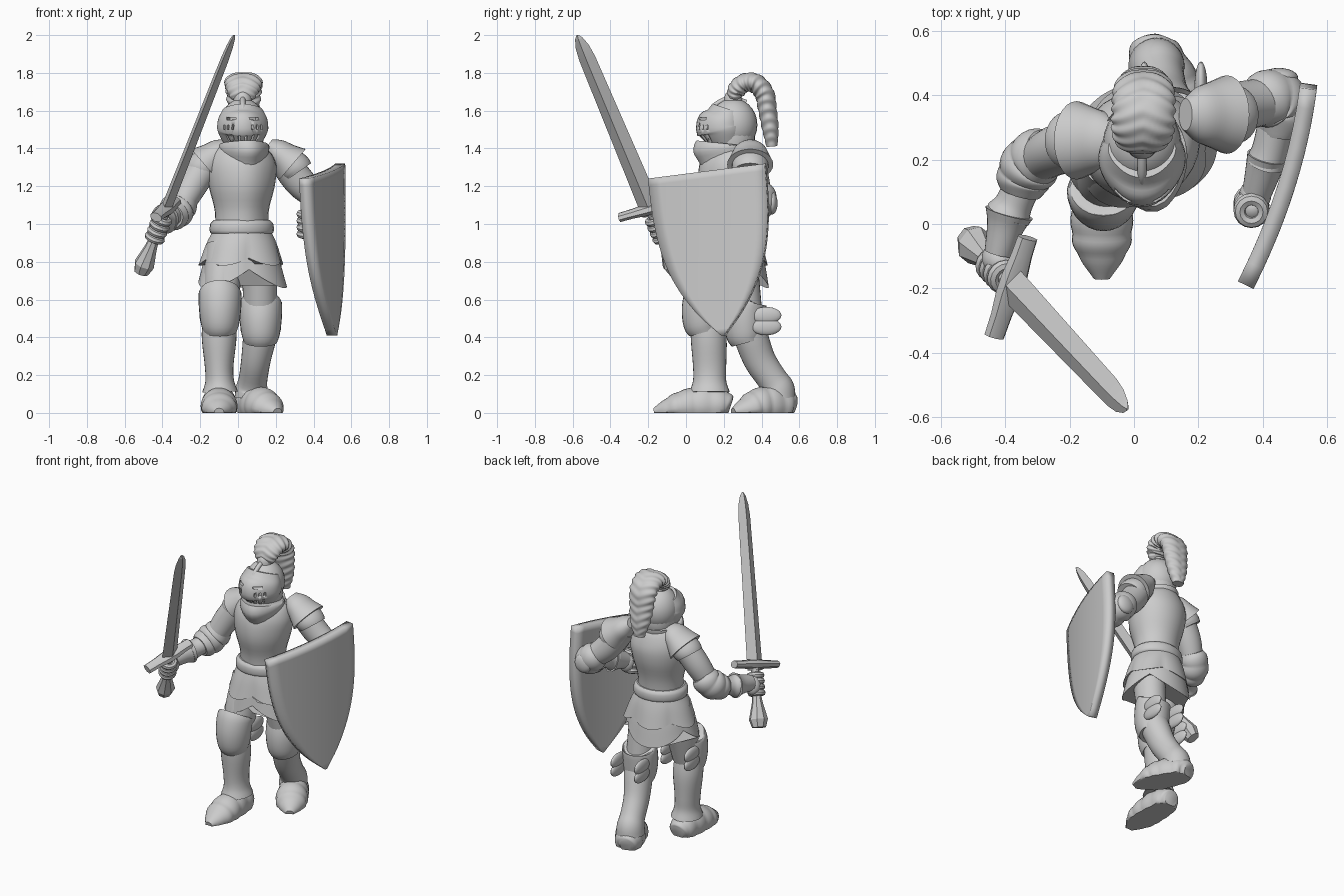
import bpy, bmesh
from math import sin, cos, pi, radians
from mathutils import Vector, Matrix

if "Cube" in bpy.data.objects:
    bpy.data.objects.remove(bpy.data.objects["Cube"])

steel = bpy.data.materials.new("grey_steel")
steel.use_nodes = True
steel.diffuse_color = (0.6, 0.6, 0.6, 1)
steel.node_tree.nodes["Principled BSDF"].inputs["Base Color"].default_value = (0.6, 0.6, 0.6, 1)


def finish(name, bm, angle=40):
    bmesh.ops.recalc_face_normals(bm, faces=bm.faces)
    mesh = bpy.data.meshes.new(name)
    bm.to_mesh(mesh)
    bm.free()
    mesh.materials.append(steel)
    ob = bpy.data.objects.new(name, mesh)
    bpy.context.collection.objects.link(ob)
    bpy.ops.object.select_all(action='DESELECT')
    ob.select_set(True)
    bpy.context.view_layer.objects.active = ob
    bpy.ops.object.shade_smooth_by_angle(angle=radians(angle))
    return ob


def resample(st, n):
    """Smooth curve through the stations."""
    st = [Vector(s) for s in st]
    out = []
    for k in range(n + 1):
        t = k / n * (len(st) - 1)
        i = min(int(t), len(st) - 2)
        t -= i
        b, c = st[i], st[i + 1]
        a = st[i - 1] if i else b * 2 - c
        d = st[i + 2] if i + 2 < len(st) else c * 2 - b
        out.append(0.5 * (2 * b + (c - a) * t + (2 * a - 5 * b + 4 * c - d) * t ** 2
                          + (3 * b - a - 3 * c + d) * t ** 3))
    return out


def sweep(name, st, face=(0, -1, 0), sides=28, n=18, warp=None, floor=False, angle=40):
    """Loft ellipses (x, y, z, side radius, front radius) along a path."""
    st = resample(st, n) if n else [Vector(s) for s in st]
    last = len(st) - 1
    bm = bmesh.new()
    rings = []
    for i, s in enumerate(st):
        t = (Vector(st[min(i + 1, last)][:3]) - Vector(st[max(i - 1, 0)][:3])).normalized()
        v = Vector(face)
        v = (v - t * v.dot(t)).normalized()
        u = t.cross(v)
        ring = []
        for j in range(sides):
            a = 2 * pi * j / sides
            k, along = warp(i / last, a) if warp else (1, 0)
            p = Vector(s[:3]) + (u * s[3] * sin(a) + v * s[4] * cos(a)) * k + t * along
            if floor:
                p.z = max(p.z, 0)
            ring.append(bm.verts.new(p))
        rings.append(ring)
    for r, q in zip(rings, rings[1:]):
        for j in range(sides):
            bm.faces.new((r[j - 1], r[j], q[j], q[j - 1]))
    bm.faces.new(rings[0])
    bm.faces.new(rings[-1])
    return finish(name, bm, angle)


def ball(name, loc, size, rot=Matrix()):
    bm = bmesh.new()
    m = Matrix.Translation(loc) @ rot.to_4x4() @ Matrix.Diagonal((*size, 1))
    bmesh.ops.create_uvsphere(bm, u_segments=24, v_segments=14, radius=1, matrix=m)
    return finish(name, bm)


def ribs(count, amount):
    return lambda f, a: (1 + amount * abs(sin(pi * count * f)), 0)


def beak(amount, power=6):
    return lambda f, a: (1 + amount * max(0, cos(a)) ** power, 0)


def flat_back(f, a):
    return 1 - .2 * max(0, -cos(a)), 0


def scallops(waves, drop):
    def warp(f, a):
        lobe = abs(sin(waves * a))
        return 1 + .14 * f * (lobe - .5), drop * f * lobe
    return warp


UP, SIDE, CHEST = (0, 0, 1), (1, 0, 0), (0.22, -0.97, 0)

# Torso, collar and belt
sweep("breastplate", [(.02, .24, .98, .14, .125), (.02, .24, 1.08, .145, .135), (.02, .24, 1.2, .175, .165),
                      (.02, .25, 1.31, .185, .165), (.025, .26, 1.39, .15, .13), (.03, .26, 1.43, .08, .08)],
      CHEST, warp=beak(.08, 10))
sweep("gorget", [(.03, .24, 1.29, .12, .13), (.03, .23, 1.35, .125, .145), (.03, .22, 1.41, .135, .165),
                 (.03, .22, 1.425, .12, .14)], CHEST, n=10, warp=beak(.14, 8))
sweep("belt", [(.02, .24, .945, .155, .14), (.02, .24, .96, .17, .15), (.02, .24, 1.0, .168, .15),
               (.02, .24, 1.02, .15, .135)], CHEST, n=8)

# Skirt in two scalloped tiers
sweep("skirt_lower", [(.02, .24, .96, .14, .13), (.02, .24, .87, .19, .165), (.02, .24, .76, .228, .185)],
      CHEST, 72, 12, scallops(1.5, .1))
sweep("skirt_upper", [(.02, .24, .97, .15, .14), (.02, .24, .91, .185, .16), (.02, .24, .82, .218, .18)],
      CHEST, 72, 12, scallops(2.5, .04))

# Helmet with pointed visor
ball("helmet_skull", (.025, .25, 1.525), (.122, .128, .14))
sweep("helmet_neck", [(.025, .25, 1.38, .1, .1), (.025, .25, 1.45, .11, .115), (.025, .25, 1.53, .11, .11)])
visor = sweep("visor", [(.025, .215, 1.4, .085, .075), (.025, .215, 1.44, .108, .095), (.025, .21, 1.49, .132, .12),
                        (.025, .205, 1.52, .135, .126), (.025, .22, 1.56, .128, .1),
                        (.025, .235, 1.605, .105, .08)], sides=48, warp=beak(.2, 5))
sweep("helmet_comb", [(.025, .12, 1.59, .012, .012), (.025, .16, 1.635, .013, .014),
                      (.025, .24, 1.668, .013, .014), (.025, .32, 1.645, .012, .012)], SIDE, 12)

# Eye slits, breathing holes and lower slots cut in the visor
bm = bmesh.new()


def slot(deg, z, r, w, h):
    m = Matrix.Translation((.025, .2, z)) @ Matrix.Rotation(radians(deg), 4, 'Z') @ \
        Matrix.Translation((0, -r, 0)) @ Matrix.Diagonal((w, .045, h, 1))
    bmesh.ops.create_cube(bm, size=1, matrix=m)


for sgn in (-1, 1):
    slot(sgn * 28, 1.557, .112, .06, .014)
    for k in range(3):
        slot(sgn * (22 + 13 * k), 1.513, .135, .012, .024)
        slot(sgn * (9 + 18 * k), 1.45, .11, .012, .05)
cutter = finish("visor_cutter", bm)
cutter.hide_render = True
mod = visor.modifiers.new("slots", 'BOOLEAN')
mod.operation, mod.object = 'DIFFERENCE', cutter
bpy.context.view_layer.objects.active = visor
bpy.ops.object.modifier_apply(modifier="slots")
bpy.data.objects.remove(cutter)

# Plume
sweep("plume_socket", [(.025, .25, 1.64, .05, .05), (.025, .25, 1.675, .045, .045), (.025, .255, 1.7, .03, .03)], n=6)
sweep("plume", [(.025, .25, 1.66, .03, .06), (.025, .265, 1.705, .05, .086), (.028, .305, 1.745, .052, .097),
                (.03, .365, 1.745, .055, .097), (.03, .415, 1.69, .055, .092), (.03, .432, 1.6, .052, .082),
                (.03, .447, 1.5, .046, .066), (.03, .455, 1.41, .03, .035)], SIDE, 40, 110,
      lambda f, a: (1 + .045 * sin(85 * f + 5 * abs(cos(a))) - .08 * abs(sin(a)) ** 20, 0), angle=60)

# Shoulders
for side, sx, cx, cy in (("right", -1, 0, .26), ("left", 1, .11, .34)):
    def at(x, y, z, a, b):
        return (sx * x + cx, cy + y, z, a, b)
    sweep(side + "_pauldron", [at(.05, 0, 1.42, .035, .05), at(.09, 0, 1.39, .066, .085),
                               at(.135, 0, 1.352, .084, .104), at(.178, 0, 1.315, .108, .122)], n=12)
    sweep(side + "_shoulder_lame", [at(.13, 0, 1.35, .08, .095), at(.19, 0, 1.3, .086, .096),
                                    at(.21, 0, 1.275, .082, .088)], n=6)

# Arms
sweep("right_upper_arm", [(-.14, .26, 1.36, .08, .08), (-.24, .23, 1.21, .08, .078), (-.31, .19, 1.08, .065, .065)])
sweep("right_elbow_guard", [(-.275, .22, 1.14, .07, .075), (-.31, .2, 1.09, .086, .086), (-.34, .15, 1.055, .085, .082),
                            (-.355, .1, 1.04, .066, .066)], n=36, warp=ribs(3, .08))
sweep("right_forearm", [(-.33, .16, 1.06, .06, .06), (-.37, .07, 1.035, .058, .058), (-.39, .03, 1.025, .072, .075)], UP)
sweep("right_cuff", [(-.388, .035, 1.027, .076, .08), (-.4, -.01, 1.02, .058, .062), (-.42, -.09, 1.005, .045, .05)], UP, n=8)
sweep("left_upper_arm", [(.22, .335, 1.37, .08, .08), (.33, .365, 1.22, .082, .078), (.45, .39, 1.12, .065, .068)])
sweep("left_elbow_guard", [(.38, .375, 1.17, .07, .075), (.43, .39, 1.13, .088, .088), (.455, .36, 1.1, .08, .085),
                           (.445, .28, 1.08, .06, .066)], n=36, warp=ribs(3, .08))
sweep("left_forearm", [(.45, .35, 1.1, .058, .06), (.425, .24, 1.07, .056, .06), (.41, .19, 1.05, .062, .075)], UP)
sweep("left_cuff", [(.413, .21, 1.055, .062, .08), (.4, .16, 1.04, .055, .062), (.38, .09, 1.01, .045, .05)], UP, n=8)
ball("left_elbow_wing", (.45, .455, 1.11), (.06, .03, .06))

# Sword, built along one axis
base, tip = Vector((-.51, -.05, .75)), Vector((-.02, -.575, 2.0))
d = (tip - base).normalized()
g = Vector((.3, .92, .24))
g = (g - d * g.dot(d)).normalized()
nrm = d.cross(g)
length = (tip - base).length


def on_axis(t, a, b):
    return (*(base + d * t * length), a, b)


sweep("sword_blade", [on_axis(.24, .06, .029), on_axis(.9, .046, .022), on_axis(.95, .038, .018),
                      on_axis(.985, .022, .012), on_axis(1, .006, .004)], nrm, 4, 0, angle=10)
sweep("sword_grip", [on_axis(.1, .024, .024), on_axis(.25, .026, .026)], nrm, 12, 6)
sweep("sword_pommel", [on_axis(.14, .026, .026), on_axis(.1, .034, .034), on_axis(.03, .062, .055),
                       on_axis(-.005, .045, .04)], nrm, 8, 0, angle=20)
hilt = base + d * .265 * length
sweep("sword_guard", [(*(hilt + g * k), w, w * .7) for k, w in
                      ((-.175, .034), (-.1, .036), (-.03, .044), (.03, .044), (.1, .036), (.16, .034))], d, 8, 0)


# Hands with fingers wrapped round a bar
def hand(name, centre, axis, palm):
    q = Vector(axis).to_track_quat('Z', 'Y').to_matrix().to_4x4()
    ball(name + "_palm", Vector(centre) + Vector(palm), (.05, .05, .062), q)
    for k in range(4):
        bm = bmesh.new()
        m = Matrix.Translation(Vector(centre) + Vector(axis) * (k - 1.5) * .036) @ q
        for j in range(16):
            for i in range(8):
                r = .036 + .02 * cos(i * pi / 4)
                bm.verts.new(m @ Vector((r * cos(j * pi / 8), r * sin(j * pi / 8), .02 * sin(i * pi / 4))))
        v = list(bm.verts)
        for j in range(16):
            for i in range(8):
                o, e = j * 8, (j + 1) % 16 * 8
                bm.faces.new((v[o + i], v[o + (i + 1) % 8], v[e + (i + 1) % 8], v[e + i]))
        finish(name + "_finger", bm)


hand("right_hand", base + d * .18 * length, d, (0, .035, .005))
hand("left_hand", (.365, .055, 1.0), Vector((0, -.25, .97)), (.012, .035, 0))
ball("left_hand_knuckles", (.37, .05, 1.0), (.05, .05, .07))

# Shield, a bowed sheet narrowing to a point
bm = bmesh.new()
rows, cols = 24, 10
outline = resample([(k, 0) for k in (1, .995, .98, .94, .87, .755, .58, .34, .02)], rows)
grid = []
for i in range(rows + 1):
    v = i / rows
    row = []
    for j in range(cols + 1):
        w = (2 * j / cols - 1) * .305 * outline[i][0]
        y, z = .115 + .085 * v + w, 1.28 - .87 * v + .13 * w
        x = .352 + (y + .18) * .315 + .028 * (1 - ((y - .12) / .3) ** 2)
        row.append(bm.verts.new((x, y, z)))
    grid.append(row)
for a, b in zip(grid, grid[1:]):
    for j in range(cols):
        bm.faces.new((a[j], a[j + 1], b[j + 1], b[j]))
shield = finish("shield", bm)
mod = shield.modifiers.new("thickness", 'SOLIDIFY')
mod.thickness, mod.offset = .054, 0

# Legs
sweep("right_thigh", [(-.07, .22, .88, .1, .11), (-.085, .16, .68, .098, .105), (-.09, .12, .5, .085, .09)])
sweep("right_greave", [(-.1, .11, .52, .085, .085), (-.1, .12, .4, .092, .095), (-.1, .125, .25, .076, .088),
                       (-.097, .125, .17, .076, .088), (-.095, .125, .11, .095, .107)])
sweep("left_thigh", [(.1, .26, .88, .1, .11), (.115, .29, .68, .092, .1), (.12, .32, .48, .088, .088)])
sweep("left_greave", [(.125, .325, .47, .085, .085), (.115, .345, .4, .088, .09), (.095, .39, .28, .078, .085),
                      (.08, .455, .18, .076, .08), (.073, .485, .13, .084, .088), (.07, .49, .08, .088, .09)])
for side, x, y, z in (("right", -.095, .1, .535), ("left", .12, .325, .48)):
    sweep(side + "_knee_guard", [(x, y + .015, z + .115, .1, .1), (x, y + .01, z + .1, .113, .115),
                                 (x, y, z + .02, .112, .122), (x, y, z - .06, .102, .115),
                                 (x, y + .01, z - .105, .088, .095)], n=14, warp=flat_back)
    for sx in (-1, 1):
        for dz in (-.024, .036):
            ball(side + "_knee_wing", (x + sx * .088, y + .1, z + dz), (.02, .08, .045))

# Feet with overlapping plates
sweep("right_foot", [(-.1, .235, .03, .045, .045), (-.1, .2, .04, .075, .075), (-.1, .1, .04, .088, .1),
                     (-.1, 0, .035, .092, .085), (-.1, -.08, .02, .08, .065), (-.1, -.17, .005, .025, .02)],
      UP, n=40, warp=ribs(6, .06), floor=True)
sweep("left_foot", [(.045, .575, .03, .04, .045), (.055, .54, .04, .075, .075), (.095, .46, .04, .088, .1),
                    (.135, .38, .035, .094, .09), (.17, .32, .02, .08, .065), (.21, .25, .005, .025, .02)],
      UP, n=40, warp=ribs(6, .06), floor=True)
